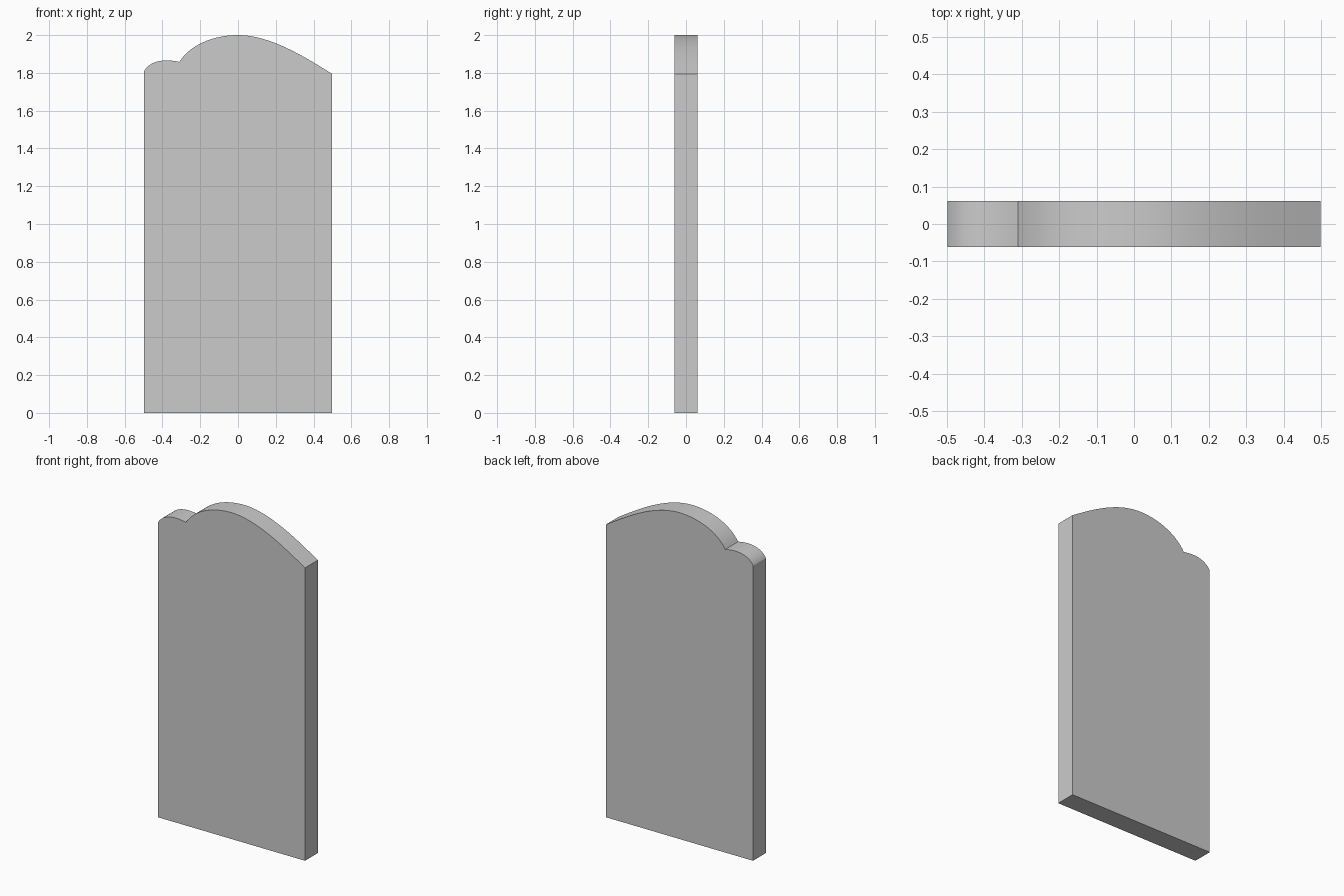
import bpy, bmesh
from mathutils import Vector
from mathutils.geometry import interpolate_bezier

if "Cube" in bpy.data.objects:
    bpy.data.objects.remove(bpy.data.objects["Cube"])

HALF_W, HALF_T = 0.498, 0.062

# Top edge: small shoulder lobe, rise to the crown, long slope to the right
segments = [
    ((-HALF_W, 1.808), (-0.47, 1.86), (-0.40, 1.878), (-0.31, 1.858)),
    ((-0.31, 1.858), (-0.25, 1.955), (-0.12, 2.0), (0.0, 2.0)),
    ((0.0, 2.0), (0.17, 2.0), (0.35, 1.887), (HALF_W, 1.795)),
]

def bezier(points, steps=20):
    return interpolate_bezier(*[Vector((x, 0, z)) for x, z in points], steps)

# Closed front outline
outline = [Vector((HALF_W, 0, 0)), Vector((-HALF_W, 0, 0))]
for seg in segments:
    pts = bezier(seg)
    outline += pts if seg is segments[0] else pts[1:]

# Slab: outline extruded through its thickness
bm = bmesh.new()
face = bm.faces.new([bm.verts.new((p.x, -HALF_T, p.z)) for p in outline])
result = bmesh.ops.extrude_face_region(bm, geom=[face], use_keep_orig=True)
moved = [g for g in result["geom"] if isinstance(g, bmesh.types.BMVert)]
bmesh.ops.translate(bm, verts=moved, vec=(0, 2 * HALF_T, 0))
bmesh.ops.recalc_face_normals(bm, faces=bm.faces)
mesh = bpy.data.meshes.new("headstone_slab")
bm.to_mesh(mesh)
bm.free()

slab = bpy.data.objects.new("headstone_slab", mesh)
bpy.context.collection.objects.link(slab)
bpy.context.view_layer.objects.active = slab
slab.select_set(True)
bpy.ops.object.shade_smooth_by_angle(angle=0.52)
